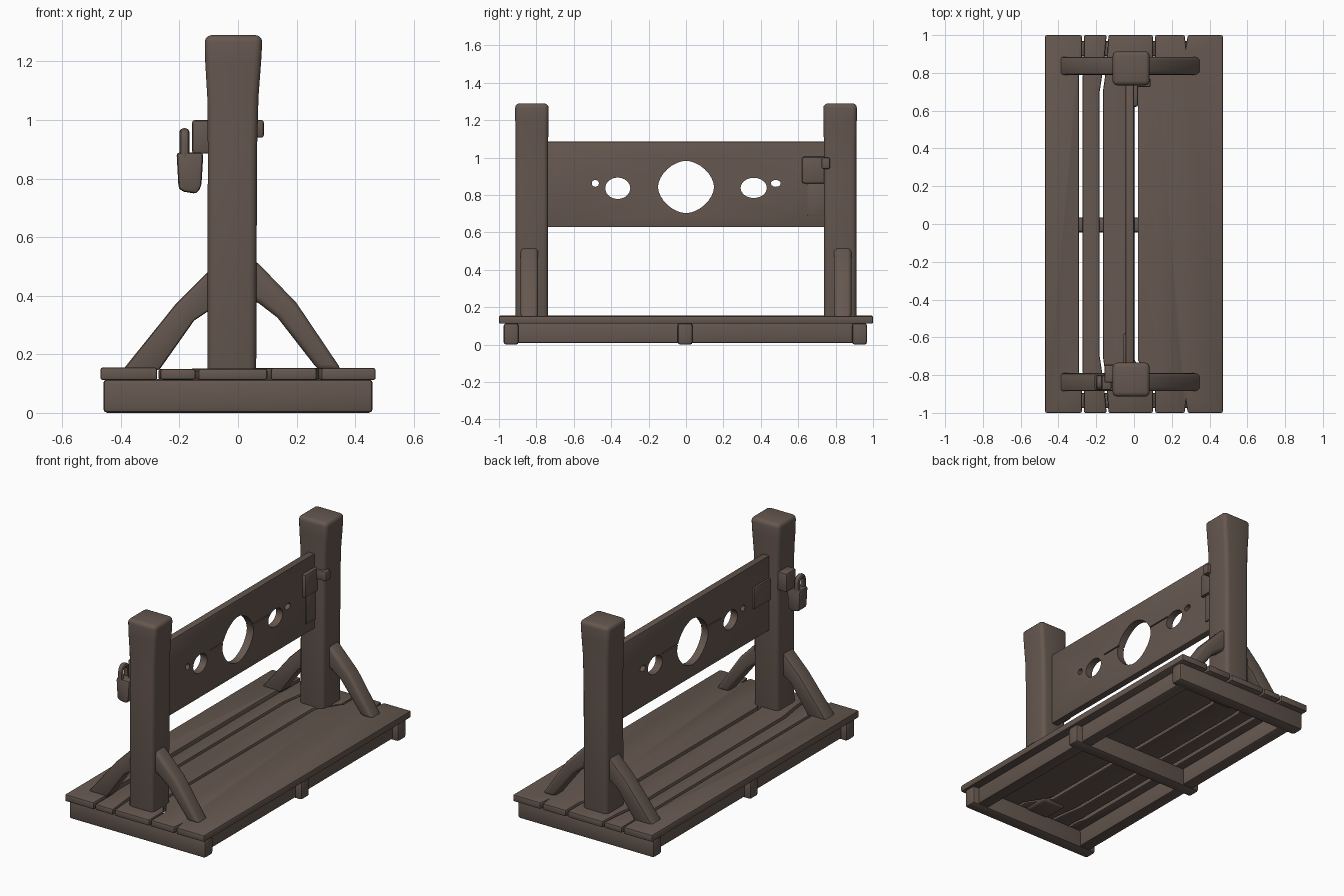
import bpy, bmesh, math
from mathutils import Vector

if "Cube" in bpy.data.objects:
    bpy.data.objects.remove(bpy.data.objects["Cube"])

wood = bpy.data.materials.new("dark brown wood")
wood.diffuse_color = (0.13, 0.096, 0.079, 1)
wood.use_nodes = True
wood.node_tree.nodes["Principled BSDF"].inputs["Base Color"].default_value = wood.diffuse_color
AXES = {'x': lambda a, b, t: (t, a, b),
        'y': lambda a, b, t: (a, t, b),
        'z': lambda a, b, t: (a, b, t)}


def finish(name, bm, bevel=0.0, seg=2):
    bmesh.ops.recalc_face_normals(bm, faces=bm.faces)
    if bevel:
        edges = [e for e in bm.edges if e.calc_face_angle(0) > math.radians(25)]
        bmesh.ops.bevel(bm, geom=edges, offset=bevel, segments=seg,
                        profile=0.5, affect='EDGES', clamp_overlap=True)
    me = bpy.data.meshes.new(name)
    bm.to_mesh(me)
    bm.free()
    me.materials.append(wood)
    ob = bpy.data.objects.new(name, me)
    bpy.context.collection.objects.link(ob)
    return ob


def loft(bm, rings):
    rows = [[bm.verts.new(p) for p in r] for r in rings]
    n = len(rows[0])
    for a, b in zip(rows, rows[1:]):
        for i in range(n):
            j = (i + 1) % n
            bm.faces.new((a[i], a[j], b[j], b[i]))
    bm.faces.new(rows[0][::-1])
    bm.faces.new(rows[-1])


def prism(name, pts, axis, lo, hi, bevel=0.0, seg=2):
    bm = bmesh.new()
    loft(bm, [[AXES[axis](a, b, t) for a, b in pts] for t in (lo, hi)])
    return finish(name, bm, bevel, seg)


def box(name, x, y, z, bevel=0.01, seg=2):
    return prism(name, [(x[0], y[0]), (x[1], y[0]), (x[1], y[1]), (x[0], y[1])],
                 'z', z[0], z[1], bevel, seg)


# Deck planks: outline narrows between the posts, leaving open gaps
def plank(name, half, z):
    pts = half + [(x, -y) for x, y in reversed(half)]
    prism(name, pts, 'z', z[0], z[1], 0.008)


plank("deck_plank_1", [(-0.47, 1), (-0.276, 1), (-0.276, 0.84), (-0.292, 0.78)], (0.112, 0.155))
bpy.data.objects["deck_plank_1"].name = "deck_plank_edge"
plank("deck_plank_2", [(-0.272, 0.78), (-0.265, 0.84), (-0.265, 1), (-0.145, 1),
                       (-0.16, 0.84), (-0.182, 0.7)], (0.113, 0.15))
plank("deck_plank_3", [(-0.165, 0.7), (-0.145, 0.84), (-0.135, 1), (0.10, 1),
                       (0.10, 0.86), (0.002, 0.72)], (0.112, 0.151))
plank("deck_plank_wide", [(0.02, 0.72), (0.112, 0.86), (0.112, 1), (0.268, 1),
                          (0.275, 0.94), (0.285, 1), (0.47, 1)], (0.112, 0.153))

# Frame under the deck
for name, y0, y1 in (("front_cross_beam", -0.975, -0.895),
                     ("middle_cross_beam", -0.045, 0.035),
                     ("back_cross_beam", 0.888, 0.968)):
    box(name, (-0.46, 0.46), (y0, y1), (0.0, 0.115), 0.014)
for side, s in (("left", -1), ("right", 1)):
    box(side + "_rail", sorted((s * 0.345, s * 0.42)), (-0.91, 0.91), (0.008, 0.115), 0.008)

# Posts with flared tops, and a pair of braces on each
for side, s in (("front", -1), ("back", 1)):
    bm = bmesh.new()
    rings = []
    for z, x0, x1, d in ((0.10, -0.105, 0.062, 0), (0.9, -0.103, 0.065, 0),
                         (1.08, -0.105, 0.07, 0), (1.2, -0.112, 0.079, 0.002),
                         (1.29, -0.114, 0.084, 0.003)):
        y0, y1 = sorted((s * (0.737 - d), s * (0.911 + d)))
        rings.append([(x0, y0, z), (x1, y0, z), (x1, y1, z), (x0, y1, z)])
    loft(bm, rings)
    finish(side + "_post", bm, 0.024, 3)
    y0, y1 = sorted((s * 0.79, s * 0.885))
    prism(side + "_right_brace", [(0.03, 0.535), (0.07, 0.51), (0.2, 0.375), (0.355, 0.145),
                                  (0.275, 0.145), (0.135, 0.325), (0.07, 0.375), (0.03, 0.39)],
          'y', y0, y1, 0.02, 3)
    prism(side + "_left_brace", [(-0.07, 0.51), (-0.105, 0.48), (-0.21, 0.375), (-0.395, 0.145),
                                 (-0.27, 0.145), (-0.15, 0.315), (-0.105, 0.345), (-0.07, 0.36)],
          'y', y0, y1, 0.01)

# Neck and wrist board, cut with holes and a shallow seam
board = box("stocks_board", (-0.045, 0.0), (-0.76, 0.76), (0.628, 1.086), 0.006)


def hole(cy, cz, ry, rz, p):
    pts = []
    for i in range(32):
        a = math.tau * i / 32
        c, q = math.cos(a), math.sin(a)
        pts.append((cy + ry * math.copysign(abs(c) ** (2 / p), c),
                    cz + rz * math.copysign(abs(q) ** (2 / p), q)))
    return prism("hole_cutter", pts, 'x', -0.2, 0.2)


cutters = [hole(0, 0.843, 0.15, 0.14, 1.75),
           hole(-0.365, 0.836, 0.067, 0.057, 2), hole(0.362, 0.838, 0.07, 0.054, 2),
           hole(-0.485, 0.862, 0.019, 0.018, 2), hole(0.48, 0.862, 0.026, 0.018, 2)]
for y0, y1 in ((-0.27, -0.13), (0.13, 0.30)):
    for x0, x1 in ((-0.1, -0.037), (-0.008, 0.1)):
        cutters.append(box("seam_cutter", (x0, x1), (y0, y1), (0.877, 0.884), 0))
bpy.context.view_layer.objects.active = board
for c in cutters:
    m = board.modifiers.new("cut", 'BOOLEAN')
    m.operation, m.solver, m.object = 'DIFFERENCE', 'EXACT', c
    bpy.ops.object.modifier_apply(modifier=m.name)
    bpy.data.objects.remove(c)

# Hinge at the back end
box("hinge_plate", (-0.01, 0.022), (0.62, 0.75), (0.862, 1.005), 0.012)
box("hinge_knuckle", (0.0, 0.088), (0.725, 0.77), (0.94, 1.0), 0.008)
box("hinge_lower_plate", (-0.01, 0.008), (0.65, 0.75), (0.69, 0.86), 0.003)

# Hasp and padlock at the front end
box("hasp_strap", (-0.056, -0.03), (-0.75, -0.58), (0.82, 0.95), 0.005)
box("hasp", (-0.157, -0.09), (-0.84, -0.745), (0.885, 1.0), 0.01)
prism("padlock_body", [(-0.21, 0.89), (-0.203, 0.765), (-0.185, 0.755), (-0.14, 0.748),
                       (-0.125, 0.775), (-0.118, 0.89)], 'y', -0.88, -0.8, 0.012)
bm = bmesh.new()
rings = []
path = [(-0.868, 0.87), (-0.868, 0.93)]
path += [(-0.84 - 0.028 * math.cos(math.pi * i / 8), 0.935 + 0.025 * math.sin(math.pi * i / 8))
         for i in range(1, 8)] + [(-0.812, 0.93), (-0.812, 0.87)]
for i, (y, z) in enumerate(path):
    a, b = path[max(i - 1, 0)], path[min(i + 1, len(path) - 1)]
    t = Vector((0, b[0] - a[0], b[1] - a[1])).normalized()
    n = Vector((0, -t.z, t.y))
    rings.append([Vector((-0.183, y, z)) + Vector((0.017, 0, 0)) * math.cos(k * math.tau / 8)
                  + n * 0.013 * math.sin(k * math.tau / 8) for k in range(8)])
loft(bm, rings)
finish("padlock_shackle", bm)

# Smooth shading with crisp edges
bpy.ops.object.select_all(action='DESELECT')
for ob in bpy.context.collection.objects:
    ob.select_set(True)
bpy.context.view_layer.objects.active = board
bpy.ops.object.shade_smooth_by_angle(angle=math.radians(35))
